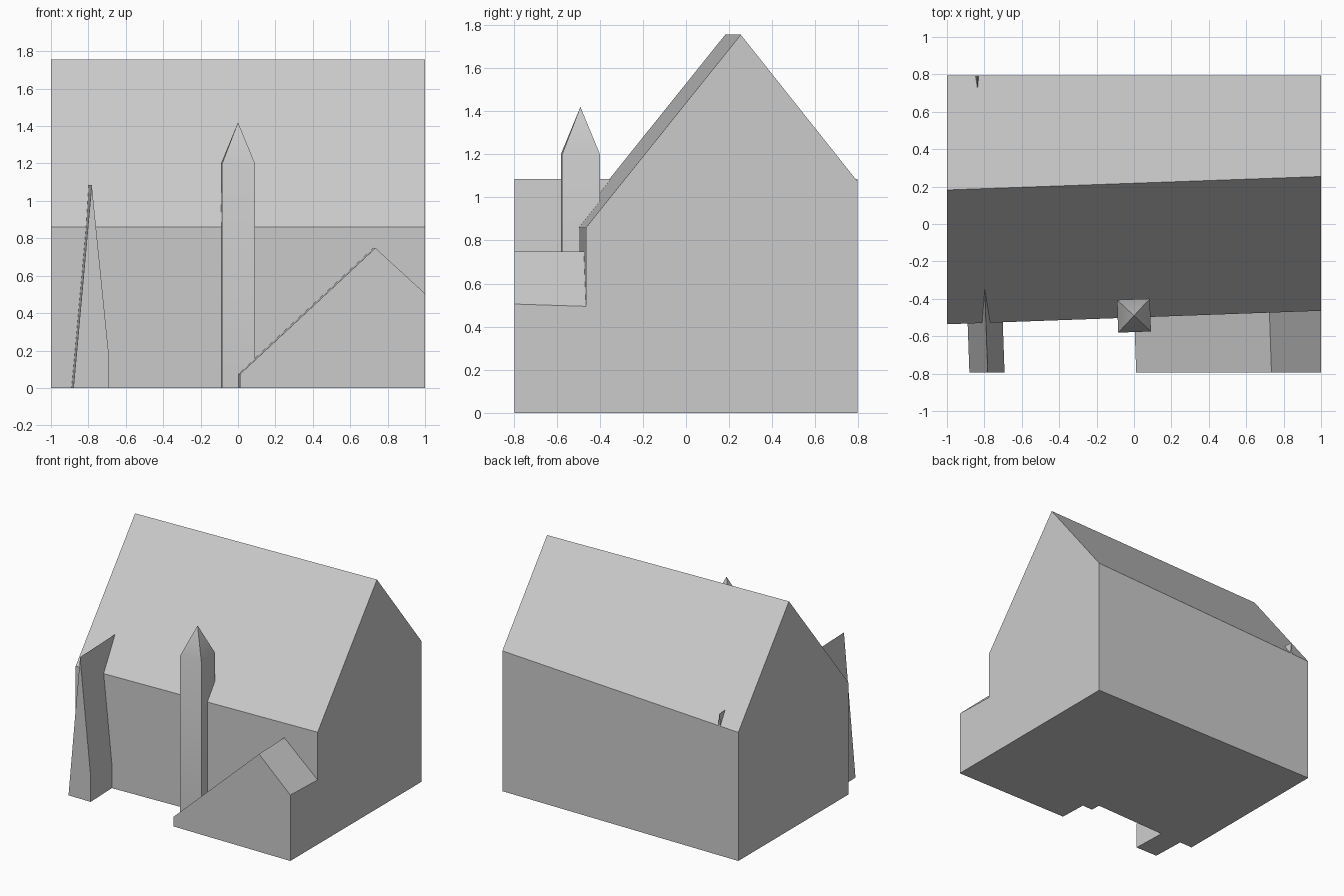
import bpy
import bmesh
import math

cube = bpy.data.objects.get("Cube")
if cube:
    bpy.data.objects.remove(cube, do_unlink=True)

GREY = (0.6, 0.6, 0.6, 1.0)
stone = bpy.data.materials.new("stone_grey")
stone.use_nodes = True
stone.diffuse_color = GREY
stone.node_tree.nodes["Principled BSDF"].inputs["Base Color"].default_value = GREY

SKEW = 0.036  # the whole building is turned slightly against its cropped outline


def finish(name, bm):
    bmesh.ops.recalc_face_normals(bm, faces=bm.faces)
    mesh = bpy.data.meshes.new(name)
    bm.to_mesh(mesh)
    bm.free()
    mesh.materials.append(stone)
    obj = bpy.data.objects.new(name, mesh)
    bpy.context.collection.objects.link(obj)
    return obj


def loft(name, start, end):
    """Closed solid between two matching outlines."""
    bm = bmesh.new()
    a = [bm.verts.new(p) for p in start]
    b = [bm.verts.new(p) for p in end]
    bm.faces.new(a)
    bm.faces.new(b)
    for i in range(len(a)):
        j = (i + 1) % len(a)
        bm.faces.new((a[i], a[j], b[j], b[i]))
    return finish(name, bm)


def front_prism(name, outline, y0, y1):
    """Front outline (x, z) run backwards along the skewed direction."""
    dx = SKEW * (y1 - y0)
    return loft(name, [(x, y0, z) for x, z in outline],
                [(x - dx, y1, z) for x, z in outline])


# Main house: skewed front wall and ridge, straight back wall
def gable(x, back_eave):
    s = SKEW * x
    return [(x, -0.5 + s, 0), (x, -0.5 + s, 0.86), (x, 0.218 + s, 1.755),
            (x, 0.795, back_eave), (x, 0.795, 0)]


loft("house", gable(-1, 0.985), gable(1, 1.075))

# Tall narrow wedge passing through the house to the back
front_prism("narrow_gable",
            [(-0.88, 0), (-0.782, 1.085), (-0.692, 0.19), (-0.692, 0)], -0.795, 0.795)

# Low porch, cropped on the house side wall
porch_front = [(0.012, 0), (0.012, 0.075), (0.735, 0.748), (1, 0.505), (1, 0)]
porch_back = [(-0.004, 0), (-0.004, 0.075), (0.72, 0.748), (1, 0.491), (1, 0)]
loft("porch", [(x, -0.795, z) for x, z in porch_front],
     [(x, -0.36, z) for x, z in porch_back])

# Square pinnacle with a pyramid cap
bm = bmesh.new()
rings = []
for z in (0, 1.2):
    rings.append([bm.verts.new((0.124 * math.cos(t), -0.49 + 0.124 * math.sin(t), z))
                  for t in (math.pi / 4 + SKEW + k * math.pi / 2 for k in range(4))])
tip = bm.verts.new((0, -0.49, 1.42))
bm.faces.new(rings[0])
for i in range(4):
    j = (i + 1) % 4
    bm.faces.new((rings[0][i], rings[0][j], rings[1][j], rings[1][i]))
    bm.faces.new((rings[1][i], rings[1][j], tip))
pinnacle = finish("pinnacle", bm)
bpy.ops.object.select_all(action='DESELECT')
pinnacle.select_set(True)
bpy.context.view_layer.objects.active = pinnacle
bpy.ops.object.shade_smooth_by_angle(angle=math.radians(30))
